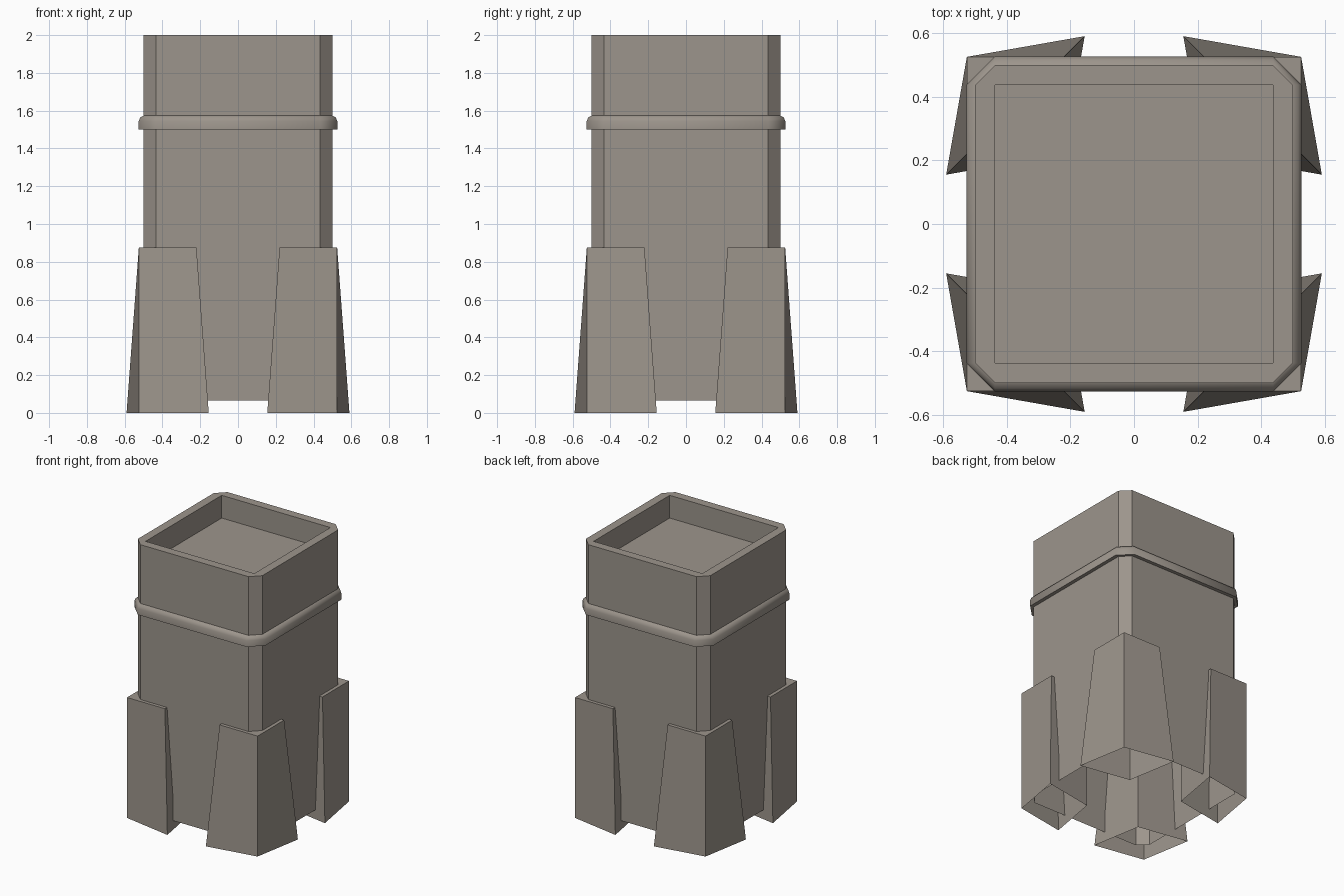
import bpy, bmesh

if "Cube" in bpy.data.objects:
    bpy.data.objects.remove(bpy.data.objects["Cube"])

stone = bpy.data.materials.new("taupe_stone")
stone.diffuse_color = (0.335, 0.30, 0.262, 1)
stone.use_nodes = True
stone.node_tree.nodes["Principled BSDF"].inputs["Base Color"].default_value = stone.diffuse_color


def octagon(half, flat, z):
    """Square of given half width whose straight sides end at +-flat."""
    h, f = half, flat
    return [(f, -h, z), (h, -f, z), (h, f, z), (f, h, z),
            (-f, h, z), (-h, f, z), (-h, -f, z), (-f, -h, z)]


def loft(name, rings, cap=False, loop=False):
    """Skin a stack of equal-length rings; optionally cap the last or close the loop."""
    bm = bmesh.new()
    rows = [[bm.verts.new(p) for p in r] for r in rings]
    if loop:
        rows.append(rows[0])
    n = len(rows[0])
    for a, b in zip(rows, rows[1:]):
        for i in range(n):
            j = (i + 1) % n
            bm.faces.new((a[i], a[j], b[j], b[i]))
    if cap:
        bm.faces.new(rows[-1])
    me = bpy.data.meshes.new(name)
    bm.to_mesh(me)
    bm.free()
    me.materials.append(stone)
    ob = bpy.data.objects.new(name, me)
    bpy.context.collection.objects.link(ob)
    return ob


# Column shell, open underneath
loft("column", [octagon(0.5, 0.435, z) for z in (0.065, 2.0)])

# Flat rim and square recess in the top
bm = bmesh.new()
outer = [bm.verts.new(p) for p in octagon(0.5, 0.435, 2.0)]
R, FLOOR = 0.437, 1.835
corners = [(R, -R), (R, R), (-R, R), (-R, -R)]
top = [bm.verts.new((x, y, 2.0)) for x, y in corners]
low = [bm.verts.new((x, y, FLOOR)) for x, y in corners]
for i in range(4):
    j = (i + 1) % 4
    bm.faces.new((outer[2 * i], outer[2 * i + 1], top[i]))
    bm.faces.new((outer[2 * i + 1], outer[(2 * i + 2) % 8], top[j], top[i]))
    bm.faces.new((top[i], top[j], low[j], low[i]))
bm.faces.new(low)
me = bpy.data.meshes.new("top_recess")
bm.to_mesh(me)
bm.free()
me.materials.append(stone)
bpy.context.collection.objects.link(bpy.data.objects.new("top_recess", me))

# Raised band around the column
profile = [(0.498, 1.5), (0.526, 1.5), (0.526, 1.545), (0.516, 1.566), (0.498, 1.574)]
band = loft("band", [octagon(h, 0.437, z) for h, z in profile], loop=True)
bpy.context.view_layer.objects.active = band
band.select_set(True)
bpy.ops.object.shade_smooth_by_angle(angle=0.9)

# Four corner feet whose side edges flare outward, open underneath
C, S, F, E = 0.525, 0.22, 0.59, 0.155
foot_low = [(C, C, 0), (E, F, 0), (S, S, 0), (F, E, 0)]
foot_top = [(C, C, 0.875), (S, C, 0.875), (S, S, 0.875), (C, S, 0.875)]
for name, sx, sy in (("foot_back_right", 1, 1), ("foot_back_left", -1, 1),
                     ("foot_front_left", -1, -1), ("foot_front_right", 1, -1)):
    rings = [[(x * sx, y * sy, z) for x, y, z in r] for r in (foot_low, foot_top)]
    if sx * sy < 0:
        rings = [r[::-1] for r in rings]
    loft(name, rings, cap=True)
